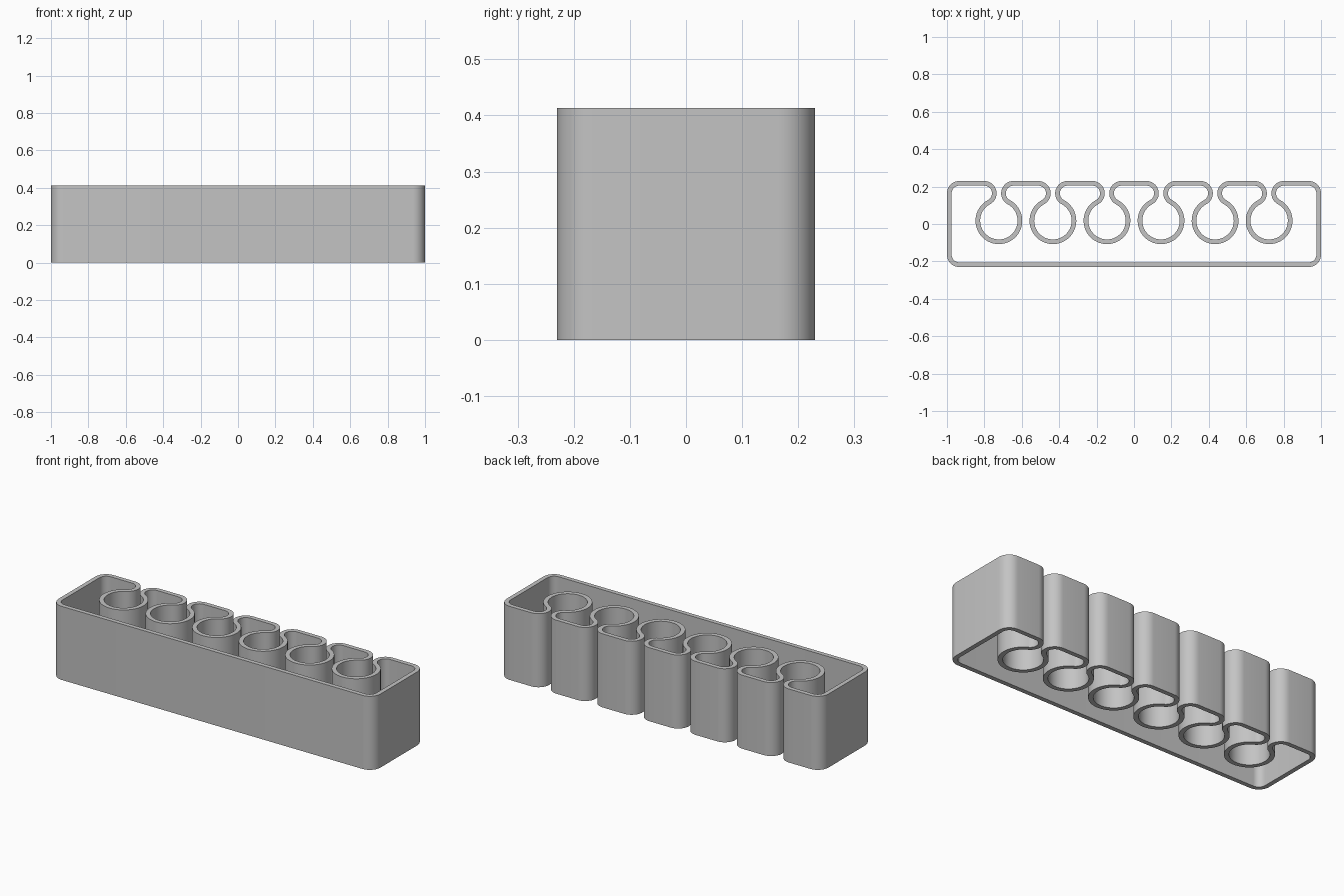
import bpy, bmesh
from math import atan2, cos, sin, sqrt, pi

cube = bpy.data.objects.get("Cube")
if cube:
    bpy.data.objects.remove(cube)

HALF_X, HALF_Y, HEIGHT = 1.0, 0.23, 0.413
WALL, CORNER, RING = 0.025, 0.066, 0.1
RING_Y, PITCH, SLOTS = 0.0175, 0.289, 6

# Lips of each slot are tangent to the ring below them
lip_dy = HALF_Y - CORNER - RING_Y
lip_dx = sqrt((CORNER + RING) ** 2 - lip_dy ** 2)
phi = atan2(lip_dy, lip_dx)


def arc(cx, cy, r, start, end, steps, trim=False):
    ids = range(1, steps) if trim else range(steps + 1)
    angles = [start + (end - start) * i / steps for i in ids]
    return [(cx + r * cos(a), cy + r * sin(a)) for a in angles]


def outline(inset):
    """Clockwise outline of the wall, moved inward by inset."""
    r, ring = CORNER - inset, RING + inset
    x, y = HALF_X - CORNER, HALF_Y - CORNER
    pts = arc(-x, -y, r, 1.5 * pi, pi, 10) + arc(-x, y, r, pi, pi / 2, 10)
    for i in range(SLOTS):
        cx = (i - (SLOTS - 1) / 2) * PITCH
        pts += arc(cx - lip_dx, y, r, pi / 2, -phi, 16)
        pts += arc(cx, RING_Y, ring, pi - phi, 2 * pi + phi, 48, trim=True)
        pts += arc(cx + lip_dx, y, r, pi + phi, pi / 2, 16)
    return pts + arc(x, y, r, pi / 2, 0, 10) + arc(x, -y, r, 0, -pi / 2, 10)


# One continuous wall, open at the top and bottom
bm = bmesh.new()
loops = [[bm.verts.new((x, y, z)) for x, y in outline(inset)]
         for inset, z in ((0, 0), (0, HEIGHT), (WALL, HEIGHT), (WALL, 0))]
for k, a in enumerate(loops):
    b = loops[(k + 1) % len(loops)]
    for i in range(len(a)):
        j = (i + 1) % len(a)
        bm.faces.new((a[i], a[j], b[j], b[i]))
bmesh.ops.recalc_face_normals(bm, faces=bm.faces)
mesh = bpy.data.meshes.new("slotted_holder_wall")
bm.to_mesh(mesh)
bm.free()

holder = bpy.data.objects.new("slotted_holder_wall", mesh)
bpy.context.collection.objects.link(holder)

# Plain grey plastic
grey = bpy.data.materials.new("grey_plastic")
grey.use_nodes = True
color = (0.55, 0.55, 0.55, 1)
grey.diffuse_color = color
grey.node_tree.nodes["Principled BSDF"].inputs["Base Color"].default_value = color
mesh.materials.append(grey)

bpy.ops.object.select_all(action="DESELECT")
holder.select_set(True)
bpy.context.view_layer.objects.active = holder
bpy.ops.object.shade_smooth_by_angle(angle=pi / 6)
